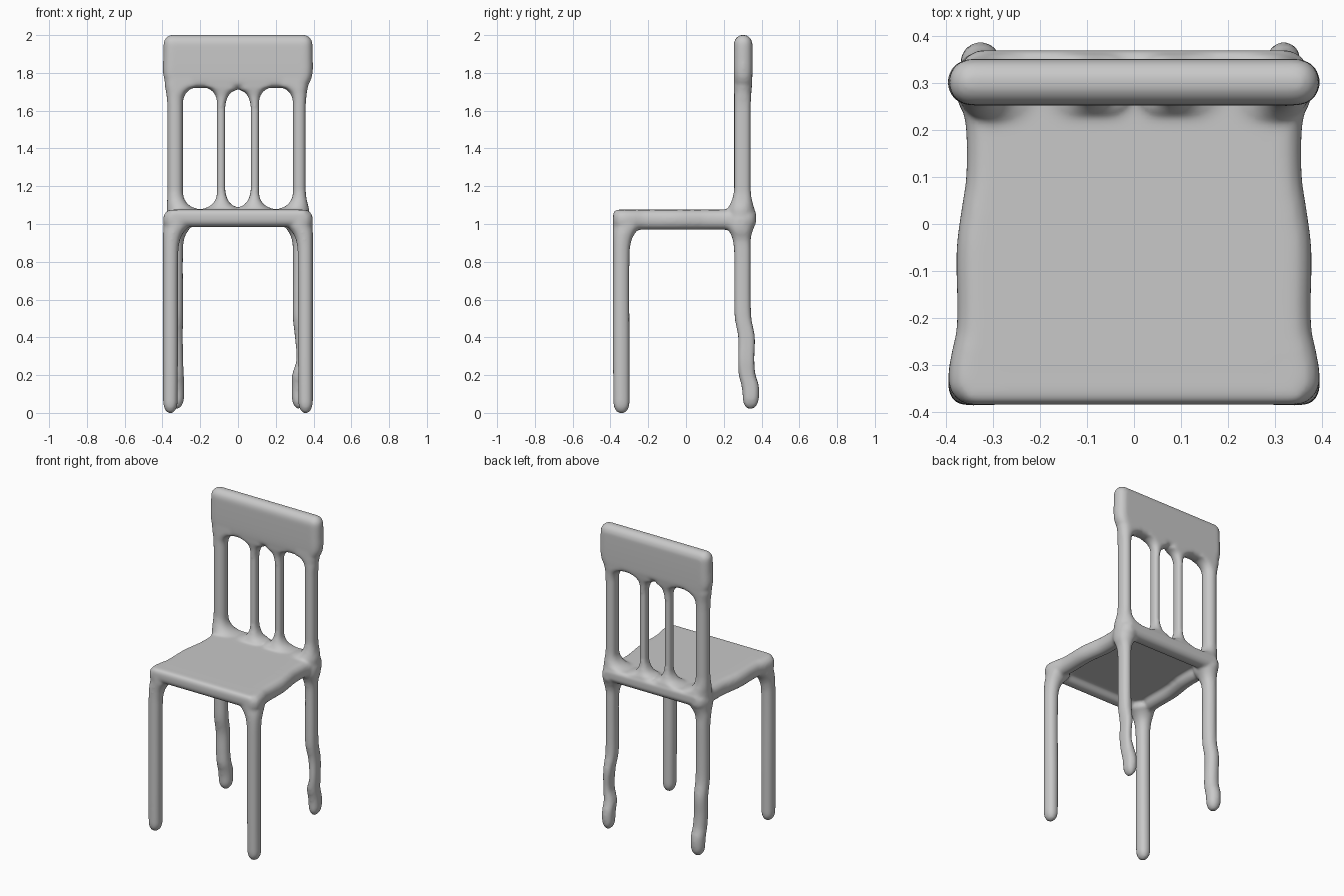
import bpy
import bmesh
import math

if "Cube" in bpy.data.objects:
    bpy.data.objects.remove(bpy.data.objects["Cube"])

GREY = bpy.data.materials.new("soft grey")
GREY.diffuse_color = (0.58, 0.58, 0.58, 1)
GREY.use_nodes = True
GREY.node_tree.nodes["Principled BSDF"].inputs["Base Color"].default_value = GREY.diffuse_color
ARC = 7  # segments per rounded corner
bm = bmesh.new()  # all parts are gathered here and fused into one skin


def section(a0, a1, b0, b1):
    """Rounded rectangle whose corners use the full shorter half side."""
    r = min(a1 - a0, b1 - b0) / 2 * 0.98
    pts = []
    for q, (a, b) in enumerate(((a1 - r, b1 - r), (a0 + r, b1 - r),
                                (a0 + r, b0 + r), (a1 - r, b0 + r))):
        for i in range(ARC + 1):
            t = (q + i / ARC) * math.pi / 2
            pts.append((a + r * math.cos(t), b + r * math.sin(t)))
    return pts


def sample(keys, s):
    """Smooth interpolation of the key bounds at position s."""
    i = max(0, min(len(keys) - 2, sum(k[0] <= s for k in keys) - 1))

    def slope(j, c):
        lo, hi = max(j - 1, 0), min(j + 1, len(keys) - 1)
        return (keys[hi][c] - keys[lo][c]) / (keys[hi][0] - keys[lo][0])
    h = keys[i + 1][0] - keys[i][0]
    t = (s - keys[i][0]) / h
    return [(2*t**3 - 3*t**2 + 1) * keys[i][c] + (t**3 - 2*t**2 + t) * h * slope(i, c)
            + (3*t**2 - 2*t**3) * keys[i + 1][c] + (t**3 - t**2) * h * slope(i + 1, c)
            for c in range(1, 5)]


def skin(rings):
    """Close a stack of point rings into a solid."""
    rings = [[bm.verts.new(p) for p in ring] for ring in rings]
    n = len(rings[0])
    faces = [bm.faces.new((lo[i], lo[(i + 1) % n], hi[(i + 1) % n], hi[i]))
             for lo, hi in zip(rings, rings[1:]) for i in range(n)]
    faces += [bm.faces.new(rings[0]), bm.faces.new(rings[-1])]
    bmesh.ops.recalc_face_normals(bm, faces=faces)


def loft(keys, start=None, end=None, axis="z", steps=60):
    """Skin sections along an axis; start and end are (inset, length) round caps."""
    s0, s1 = keys[0][0], keys[-1][0]
    stops = {s0 + (s1 - s0) * i / steps: 0 for i in range(steps + 1)}
    for cap, edge, sign in ((start, s0, 1), (end, s1, -1)):
        if cap:
            inset, length = cap
            stops = {s: d for s, d in stops.items() if (s - edge) * sign > length}
            for i in range(9):
                t = i / 8 * math.pi / 2
                stops[edge + sign * length * (1 - math.cos(t))] = inset * (1 - math.sin(t))
    rings = []
    for s, d in sorted(stops.items()):
        a0, a1, b0, b1 = sample(keys, s)
        rings.append([(a, b, s) if axis == "z" else (a, s, b)
                      for a, b in section(a0 + d, a1 - d, b0 + d, b1 - d)])
    skin(rings)


def side(keys, sign):
    """Mirror the x bounds of the keys for the left side."""
    return keys if sign > 0 else [(s, -x1, -x0, y0, y1) for s, x0, x1, y0, y1 in keys]


def arch(z, bottom, top, half, rise):
    """Half width of an arched opening at height z."""
    u = max(0.0, bottom + rise - z, z - top + rise) / rise
    return half * math.sqrt(max(0.0, 1 - min(u, 1) ** 2.2))


def flare(z):
    """0 on the plain shaft, rising to 1 where it meets seat and rail."""
    return (min(1, max(0, (1.19 - z) / 0.11) ** 2), min(1, max(0, (z - 1.61) / 0.12) ** 2))


# Thin seat panel, front and rear rails, and gently waved side rails
WAVE = ((-0.386, 0.387), (-0.33, 0.396), (-0.28, 0.390), (-0.22, 0.378), (-0.05, 0.378),
        (0.03, 0.368), (0.10, 0.358), (0.2, 0.358), (0.25, 0.366), (0.31, 0.374), (0.371, 0.365))
loft([(y, 0.02 - w, w - 0.02, 1.02, 1.076) for y, w in WAVE],
     (0.025, 0.025), (0.025, 0.025), axis="y")
for y0, y1, w in ((-0.386, -0.298, 0.39), (0.27, 0.371, 0.366)):
    loft([(y0, -w, w, 0.984, 1.076), (y1, -w, w, 0.984, 1.076)],
         (0.043, 0.043), (0.043, 0.043), axis="y", steps=16)
for sign in (-1, 1):
    loft(side([(y, w - 0.095, w, 0.969, 1.076) for y, w in WAVE], sign),
         (0.043, 0.043), (0.043, 0.043), axis="y")

# Top rail, narrowing downwards into the posts
loft([(1.72, -0.373, 0.363, 0.26, 0.345), (1.74, -0.381, 0.376, 0.257, 0.349),
      (1.79, -0.396, 0.394, 0.254, 0.351), (1.88, -0.396, 0.396, 0.253, 0.352),
      (2.001, -0.394, 0.394, 0.254, 0.351)], (0.035, 0.03), (0.046, 0.05))

for sign in (-1, 1):
    o = 0.374 if sign < 0 else 0.358  # outer edge of posts and rear legs
    k = 0.0 if sign < 0 else 0.02     # extra kink of the right rear leg

    # Front legs, spreading into the underside of the seat
    loft(side([
        (-0.002, 0.32, 0.396, -0.385, -0.298), (0.3, 0.318, 0.396, -0.387, -0.298),
        (0.85, 0.316, 0.396, -0.387, -0.298), (0.92, 0.306, 0.396, -0.387, -0.286),
        (0.96, 0.285, 0.396, -0.387, -0.263), (0.985, 0.26, 0.395, -0.387, -0.240),
        (1.03, 0.26, 0.394, -0.387, -0.25), (1.074, 0.27, 0.394, -0.386, -0.27)],
        sign), (0.036, 0.06), (0.045, 0.045))

    # Rear legs with a crooked lower half
    loft(side([
        (0.02, 0.288, o - 0.008, 0.30, 0.382), (0.10, 0.285, o - 0.004, 0.299, 0.388),
        (0.15, 0.285, o - 0.004, 0.292, 0.385), (0.20, 0.287, o - 0.004, 0.279, 0.369),
        (0.28, 0.29 + k, o, 0.277, 0.362), (0.40, 0.292 + k / 2, o, 0.276, 0.365),
        (0.50, 0.291, o, 0.258, 0.347), (0.60, 0.291, o, 0.255, 0.343),
        (0.86, 0.291, o, 0.254, 0.343), (0.92, 0.285, o + 0.003, 0.246, 0.343),
        (0.96, 0.268, 0.375, 0.230, 0.352), (0.985, 0.25, 0.378, 0.215, 0.361),
        (1.03, 0.25, 0.379, 0.22, 0.369), (1.06, 0.255, 0.376, 0.23, 0.36)],
        sign), (0.037, 0.06), (0.04, 0.035))

    # Back posts and thin spindles, shaped by the arched openings between them
    post, spindle = [], []
    for i in range(121):
        z = 1.04 + 0.73 * i / 120
        low, high = flare(z)
        outer = arch(z, 1.08, 1.728, 0.09, 0.09)
        inner = arch(z, 1.09, 1.71, 0.068, 0.105)
        edge = o + (0.377 - o) * low + 0.014 * high
        post.append([(x * sign, y, z) for x, y in section(
            0.201 + outer, edge, 0.254 - 0.035 * low, 0.343 + 0.02 * low + 0.006 * high)])
        spindle.append([(x * sign, y, z) for x, y in section(
            inner, 0.201 - outer, 0.27 - 0.04 * low - 0.012 * high,
            0.333 + 0.03 * low + 0.014 * high)])
    skin(post)
    skin(spindle)

mesh = bpy.data.meshes.new("chair_frame")
bm.to_mesh(mesh)
bm.free()
mesh.materials.append(GREY)
chair = bpy.data.objects.new("chair_frame", mesh)
bpy.context.collection.objects.link(chair)

# Fuse the parts and soften the joints
fuse = chair.modifiers.new("fuse", "REMESH")
fuse.mode = "VOXEL"
fuse.voxel_size = 0.009
fuse.use_smooth_shade = True
soften = chair.modifiers.new("soften", "SMOOTH")
soften.factor = 0.5
soften.iterations = 8
